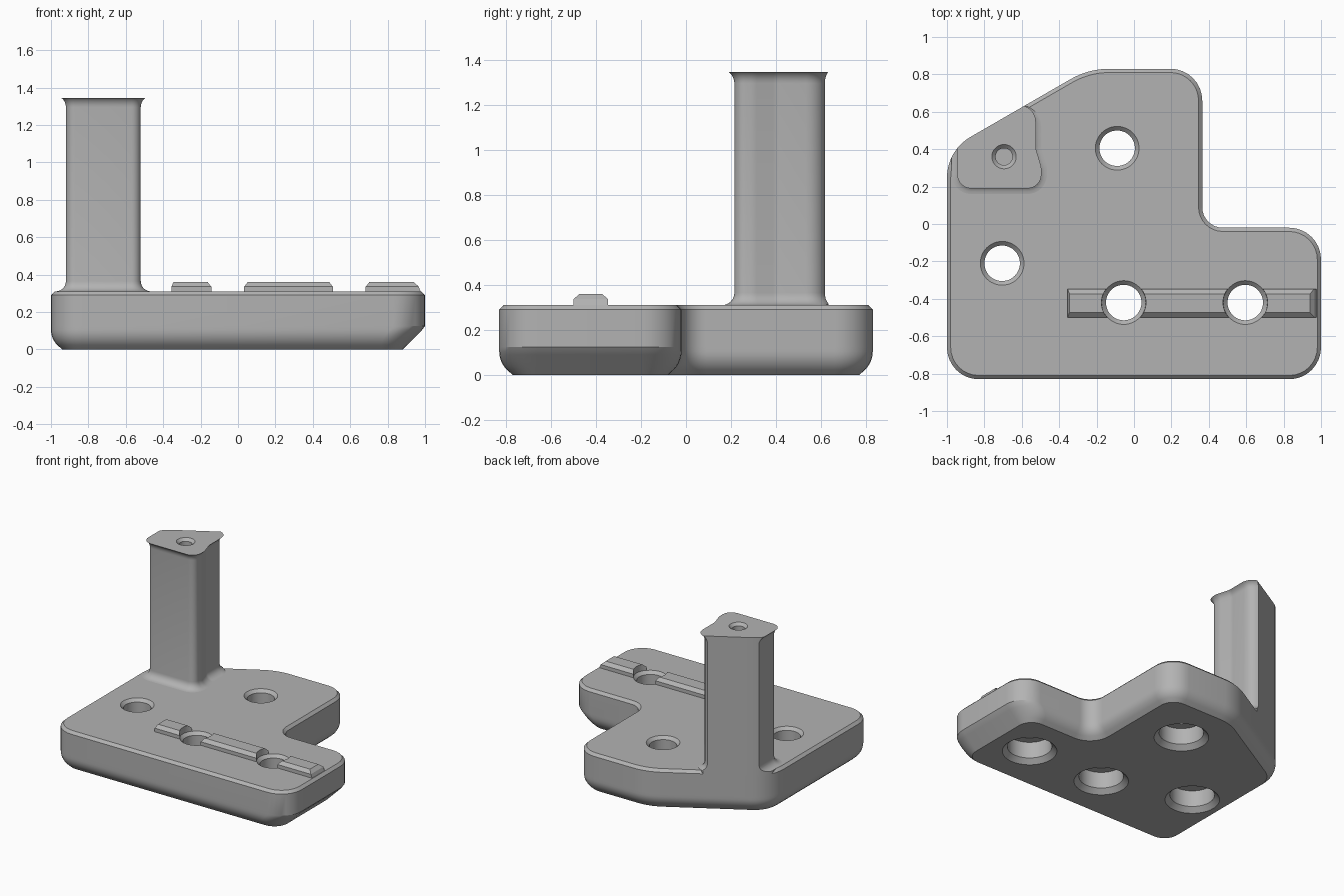
import bpy, bmesh, math
from mathutils import Vector
from mathutils.geometry import intersect_line_line_2d, intersect_line_line

if "Cube" in bpy.data.objects:
    bpy.data.objects.remove(bpy.data.objects["Cube"])

grey = bpy.data.materials.new("plain grey")
grey.use_nodes = True
COLOUR = (0.45, 0.45, 0.45, 1)
grey.diffuse_color = COLOUR
grey.node_tree.nodes["Principled BSDF"].inputs["Base Color"].default_value = COLOUR


def rounded(corners, radii, insets, steps=8):
    """Outline inset per edge, then rounded; edge i runs from corner i to i + 1."""
    n = len(corners)
    pts = [Vector(c) for c in corners]
    lines = []
    for i in range(n):
        a, b = pts[i], pts[(i + 1) % n]
        d = (b - a).normalized()
        shift = Vector((-d.y, d.x)) * insets[i]
        lines.append((a + shift, d))
    out = []
    for i in range(n):
        (p, d), (q, e) = lines[i - 1], lines[i]
        cross = d.x * e.y - d.y * e.x
        w = q - p
        corner = p + d * ((w.x * e.y - w.y * e.x) / cross)
        side = 1 if cross > 0 else -1
        inset = min(insets[i - 1], insets[i])
        r = max(radii[i] - side * inset, 0.005)
        turn = math.atan2(cross, d.dot(e))
        start = corner - d * r * math.tan(abs(turn) / 2)
        centre = start + Vector((-d.y, d.x)) * r * side
        for k in range(steps + 1):
            t = turn * k / steps
            v = start - centre
            out.append(centre + Vector((v.x * math.cos(t) - v.y * math.sin(t),
                                        v.x * math.sin(t) + v.y * math.cos(t))))
    return out


def loft(name, rings):
    """Solid through rings given as (outline, z), bottom to top."""
    bm = bmesh.new()
    rows = [[bm.verts.new((p[0], p[1], z)) for p in ring] for ring, z in rings]
    n = len(rows[0])
    for low, high in zip(rows, rows[1:]):
        for i in range(n):
            j = (i + 1) % n
            bm.faces.new((low[i], low[j], high[j], high[i]))
    bm.faces.new(rows[0][::-1])
    bm.faces.new(rows[-1])
    mesh = bpy.data.meshes.new(name)
    bm.to_mesh(mesh)
    bm.free()
    mesh.materials.append(grey)
    ob = bpy.data.objects.new(name, mesh)
    bpy.context.collection.objects.link(ob)
    return ob


def turned(name, x, y, profile, sides=48):
    """Round solid from (radius, z) pairs."""
    angles = [math.tau * k / sides for k in range(sides)]
    return loft(name, [([(x + r * math.cos(a), y + r * math.sin(a)) for a in angles], z)
                       for r, z in profile])


def boolean(ob, cutter, operation):
    mod = ob.modifiers.new(operation.title(), 'BOOLEAN')
    mod.object, mod.operation, mod.solver = cutter, operation, 'EXACT'
    bpy.context.view_layer.objects.active = ob
    bpy.ops.object.modifier_apply(modifier=mod.name)


TOP = 0.31

# Base plate: stepped outline, slanted back corner, eased bottom edge
plate = [(-1, -.83), (1, -.83), (1, -.02), (.365, -.02), (.365, .83), (-.243, .83), (-1, .393)]
plate_radii = [.17, .17, .17, .11, .17, .42, .25]


def plate_outline(inset, end_inset=0):
    return rounded(plate, plate_radii, [inset, max(inset, end_inset)] + [inset] * 5)


rings = [(plate_outline(.06, .12), 0)]
for k in range(6, -1, -1):
    t = math.radians(45 * k / 6)
    z = .105 - .115 * math.sin(t)
    rings.append((plate_outline(.115 * (1 - math.cos(t)), .12 - z), z))
rings += [(plate_outline(0), .125), (plate_outline(0), TOP - .02), (plate_outline(.02), TOP)]
base = loft("base_plate", rings)

# Upright post: flared foot and flared top, trimmed flush with the plate's slant
post = [(-.92, .215), (-.52, .215), (-.52, .30), (-.55, .40), (-.55, .653), (-.92, .439)]
post_radii = [.05, .05, .1, .1, .06, .01]


def post_outline(flare):
    return rounded(post, post_radii, [-flare] * 4 + [-.03, -flare])


rings = [(post_outline(.055), TOP - .03)]
for k in range(7):
    t = math.radians(15 * k)
    rings.append((post_outline(.055 * (1 - math.sin(t))), TOP + .055 * (1 - math.cos(t))))
for k in range(6):
    t = math.radians(12 * k)
    rings.append((post_outline(.05 * (1 - math.cos(t))), 1.295 + .05 * math.sin(t) / math.sin(math.radians(60))))
upright = loft("upright_post", rings)
envelope = loft("trim_envelope", [(plate_outline(0), 0), (plate_outline(0), 2)])
boolean(upright, envelope, 'INTERSECT')
pilot = turned("pilot_cutter", -.695, .36, [(.045, 1.2), (.045, 1.325), (.068, 1.348), (.068, 1.4)])
boolean(upright, pilot, 'DIFFERENCE')

# Raised rail with bevelled top and sloping outer end
def rail_outline(x0, x1, half):
    return [(x0, -.423 - half), (x1, -.423 - half), (x1, -.423 + half), (x0, -.423 + half)]


rail = loft("raised_rail", [(rail_outline(-.355, .98, .076), TOP - .01),
                            (rail_outline(-.355, .965, .076), TOP + .027),
                            (rail_outline(-.345, .94, .05), TOP + .05)])

# Stepped screw holes: wide below, narrow above, clearing the rail
HOLE = [(.21, -.02), (.155, .035), (.155, .16), (.095, .16), (.095, TOP - .022),
        (.118, TOP + .001), (.122, .5)]
cutters = [envelope, pilot]
for x, y in [(-.09, .405), (-.705, -.21), (-.055, -.42), (.595, -.42)]:
    hole = turned("hole_cutter", x, y, HOLE)
    boolean(base, hole, 'DIFFERENCE')
    if y < -.4:
        boolean(rail, hole, 'DIFFERENCE')
    cutters.append(hole)
for c in cutters:
    bpy.data.objects.remove(c)

# Smooth the rounded surfaces, keep the edges crisp
for ob in (base, upright, rail):
    bpy.ops.object.select_all(action='DESELECT')
    ob.select_set(True)
    bpy.context.view_layer.objects.active = ob
    bpy.ops.object.shade_smooth_by_angle(angle=math.radians(25))
